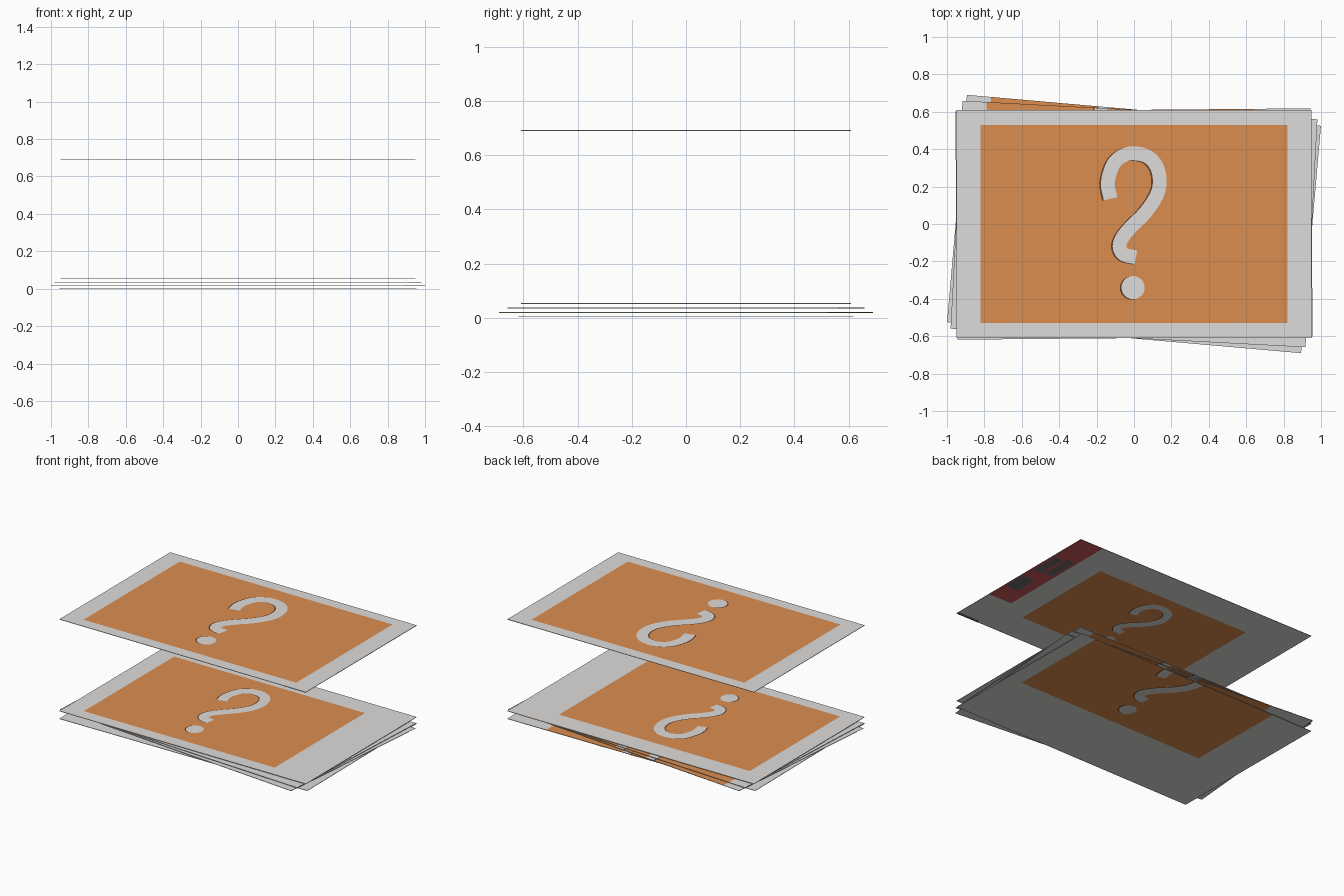
import bpy, bmesh, math
from mathutils import Matrix, Vector

if "Cube" in bpy.data.objects:
    bpy.data.objects.remove(bpy.data.objects["Cube"])

HX, HY, T = 0.95, 0.61, 0.003     # card half sizes and thickness


def material(name, rgb):
    m = bpy.data.materials.new(name)
    m.diffuse_color = (*rgb, 1)
    m.use_nodes = True
    m.node_tree.nodes["Principled BSDF"].inputs["Base Color"].default_value = m.diffuse_color
    return m


MATS = [material("paper_grey", (0.73, 0.72, 0.705)),
        material("orange", (0.72, 0.27, 0.078)),
        material("dark_brown", (0.12, 0.05, 0.025)),
        material("red", (0.62, 0.10, 0.10)),
        material("charcoal", (0.15, 0.15, 0.15))]
PAPER, ORANGE, BROWN, RED, BLACK = range(5)


def finish(bm, name, matrix):
    bm.transform(matrix)
    me = bpy.data.meshes.new(name)
    bm.to_mesh(me)
    bm.free()
    for m in MATS:
        me.materials.append(m)
    ob = bpy.data.objects.new(name, me)
    bpy.context.collection.objects.link(ob)
    return ob


def flat(bm, pts, z, mat):
    f = bm.faces.new([bm.verts.new((x, y, z)) for x, y in pts])
    f.material_index = mat
    f.normal_update()
    if f.normal.z < 0:
        f.normal_flip()


def rect(bm, x0, x1, y0, y1, z, mat):
    flat(bm, [(x0, y0), (x1, y0), (x1, y1), (x0, y1)], z, mat)


# centre line of the hooked mark
HOOK = [(-.125, .135), (-.14, .22), (-.11, .32), (-.055, .367), (0, .378),
        (.07, .362), (.12, .31), (.138, .23), (.12, .15), (.06, .06),
        (-.01, -.01), (-.06, -.07), (-.077, -.12), (-.055, -.162), (.01, -.178)]


def smooth_path(pts, n=4):
    p = [Vector(q) for q in pts]
    p = [2 * p[0] - p[1]] + p + [2 * p[-1] - p[-2]]
    out = []
    for a, b, c, d in zip(p, p[1:], p[2:], p[3:]):
        for i in range(n):
            t = i / n
            out.append(0.5 * (2 * b + (c - a) * t + (2 * a - 5 * b + 4 * c - d) * t * t
                              + (3 * b - a - 3 * c + d) * t ** 3))
    return out + [p[-2]]


def hooked_mark(bm, place, half, z, mat, dx=0, dy=0):
    path = smooth_path(HOOK)
    sides = []
    for i, p in enumerate(path):
        d = (path[min(i + 1, len(path) - 1)] - path[max(i - 1, 0)]).normalized()
        n = Vector((-d.y, d.x)) * half
        sides.append([place(q.x + dx, q.y + dy) for q in (p + n, p - n)])
    for a, b in zip(sides, sides[1:]):
        flat(bm, [a[0], b[0], b[1], a[1]], z, mat)
    r = half + 0.025
    flat(bm, [place(-.005 + dx + r * math.cos(k * math.tau / 24),
                    -.34 + dy + r * math.sin(k * math.tau / 24)) for k in range(24)], z, mat)


def art(name, matrix, cx, cy, hx, hy):
    """Orange panel with a pale mark, trimmed to the card edge."""
    sx, sy = hx / 0.82, hy / 0.53
    place = lambda x, y: (cx + x * sx, cy + y * sy)
    bm = bmesh.new()
    rect(bm, cx - hx, cx + hx, cy - hy, cy + hy, 0.0007, ORANGE)
    hooked_mark(bm, place, 0.038, 0.0012, BROWN, -0.008, -0.002)
    hooked_mark(bm, place, 0.037, 0.0017, PAPER)
    bmesh.ops.bisect_plane(bm, geom=bm.verts[:] + bm.edges[:] + bm.faces[:],
                           plane_co=(0, HY, 0), plane_no=(0, 1, 0), clear_outer=True)
    return finish(bm, name, matrix)


def card(name, z, degrees, top_art, under_art):
    base = Matrix.Translation((0, 0, z)) @ Matrix.Rotation(math.radians(degrees), 4, 'Z')
    under = base @ Matrix.Rotation(math.pi, 4, 'Y')
    bm = bmesh.new()
    bmesh.ops.create_cube(bm, size=1)
    bm.transform(Matrix.Translation((0, 0, T / 2)) @ Matrix.Diagonal((2 * HX, 2 * HY, T, 1)))
    finish(bm, name, base)
    art(name + "_top_panel", base @ Matrix.Translation((0, 0, T)), *top_art)
    art(name + "_under_panel", under, *under_art)
    return base, under


# panel layouts: centre x, centre y, half width, half height
FULL = (0, 0, 0.82, 0.53)
SMALL = (0, 0, 0.60, 0.382)
STACK = (-0.085, -0.028, 0.735, 0.4975)
SHIFTED = (-0.085, 0.388, 0.735, 0.4975)
UNDER = (-0.105, 0.388, 0.735, 0.4975)

# pile of fanned cards
card("bottom_card", 0.002, 0.5, SHIFTED, UNDER)
card("second_card", 0.018, -5, SHIFTED, UNDER)
card("third_card", 0.034, -3, SHIFTED, UNDER)
card("pile_top_card", 0.051, 0, STACK, UNDER)

# raised card with a coloured band on its underside
_, under = card("raised_card", 0.69, 0, FULL, SMALL)
bm = bmesh.new()
rect(bm, -0.95, -0.77, -0.29, 0.61, 0.0007, RED)
for x0, x1, y0, y1 in [(-.93, -.87, .12, .34), (-.85, -.79, .14, .36),
                       (-.94, -.84, -.14, .03), (-.95, -.78, -.61, -.587)]:
    rect(bm, x0, x1, y0, y1, 0.0014, BLACK)
finish(bm, "underside_band", under)
